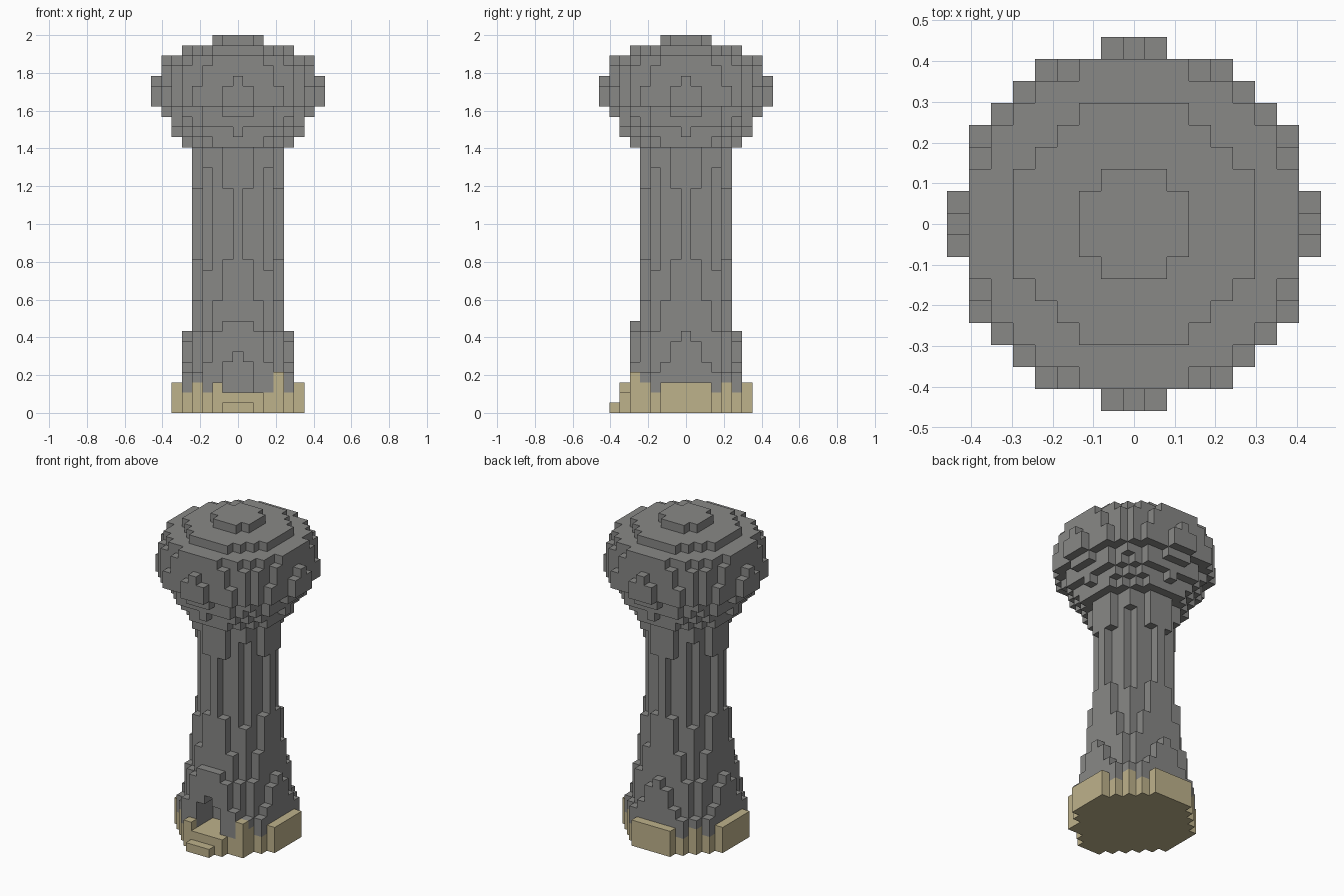
import bpy
import bmesh
from mathutils import Vector

if "Cube" in bpy.data.objects:
    bpy.data.objects.remove(bpy.data.objects["Cube"], do_unlink=True)

UNIT = 2 / 37  # edge of one block


def make_material(name, color):
    mat = bpy.data.materials.new(name)
    mat.use_nodes = True
    mat.diffuse_color = color
    bsdf = mat.node_tree.nodes["Principled BSDF"]
    bsdf.inputs["Base Color"].default_value = color
    bsdf.inputs["Roughness"].default_value = 0.9
    return mat


stone = make_material("grey stone", (0.246, 0.246, 0.240, 1))
sand = make_material("pale sand", (0.515, 0.445, 0.260, 1))

# Squared radius of each run of layers, as (layer count, squared radius)
base_runs = [(3, 40)]
column_runs = [(1, 34), (1, 29), (2, 26), (1, 25), (3, 20), (3, 18),
               (1, 17), (7, 16), (2, 17), (2, 18)]
head_runs = [(1, 29), (1, 36), (1, 45), (1, 51), (2, 65), (1, 64),
             (1, 61), (1, 54), (1, 29), (1, 5)]


def disc_stack(runs, start):
    """Blocks of round layers stacked upwards from a start layer."""
    cells, k = set(), start
    for count, limit in runs:
        for _ in range(count):
            cells |= {(i, j, k) for i in range(-8, 9) for j in range(-8, 9)
                      if i * i + j * j <= limit}
            k += 1
    return cells


base = disc_stack(base_runs, 0)
column = disc_stack(column_runs, 3)
head = disc_stack(head_runs, 26)

# Stepped arch around the doorway
for i in range(-3, 4):
    top = (8, 8, 7, 4)[abs(i)]
    column |= {(i, -5, k) for k in range(3, top + 1)}

# Doorway opening, with a gap in the kerb beside it
opening = {(i, j, k) for i in (-1, 0, 1) for j in range(-6, -2)
           for k in range(2, 5)}
opening |= {(0, j, 5) for j in range(-6, -2)}
opening.add((2, -6, 2))
base -= opening
column -= opening

# Front step and the marker post
step = {(i, -7, 0) for i in (-1, 0, 1)}
post = {(4, -5, k) for k in range(4)}
solid = base | column | head | step | post


def is_stone_in_base(cell):
    i, j, k = cell
    return k == 2 and i * i + j * j <= 34 and abs(i) != abs(j)


def build_blocks(name, cells, mat):
    """Outer skin of a set of blocks."""
    bm = bmesh.new()
    for cell in sorted(cells):
        centre = Vector(cell) + Vector((0, 0, 0.5))
        for axis in range(3):
            for sign in (-1, 1):
                normal = Vector((0, 0, 0))
                normal[axis] = sign
                neighbour = list(cell)
                neighbour[axis] += sign
                if tuple(neighbour) in solid:
                    continue
                u = Vector((0, 0, 0))
                u[(axis + 1) % 3] = 0.5
                w = normal.cross(u)
                mid = centre + normal * 0.5
                corners = (mid - u - w, mid + u - w, mid + u + w, mid - u + w)
                bm.faces.new([bm.verts.new(c * UNIT) for c in corners])
    bmesh.ops.remove_doubles(bm, verts=bm.verts, dist=UNIT * 0.01)
    mesh = bpy.data.meshes.new(name)
    bm.to_mesh(mesh)
    bm.free()
    mesh.materials.append(mat)
    obj = bpy.data.objects.new(name, mesh)
    bpy.context.scene.collection.objects.link(obj)


plinth = {c for c in base if is_stone_in_base(c)}
build_blocks("sand_base", base - plinth - post, sand)
build_blocks("column_foot", plinth, stone)
build_blocks("front_step", step, sand)
build_blocks("marker_post", post, sand)
build_blocks("tower_column", column - post, stone)
build_blocks("round_head", head, stone)
